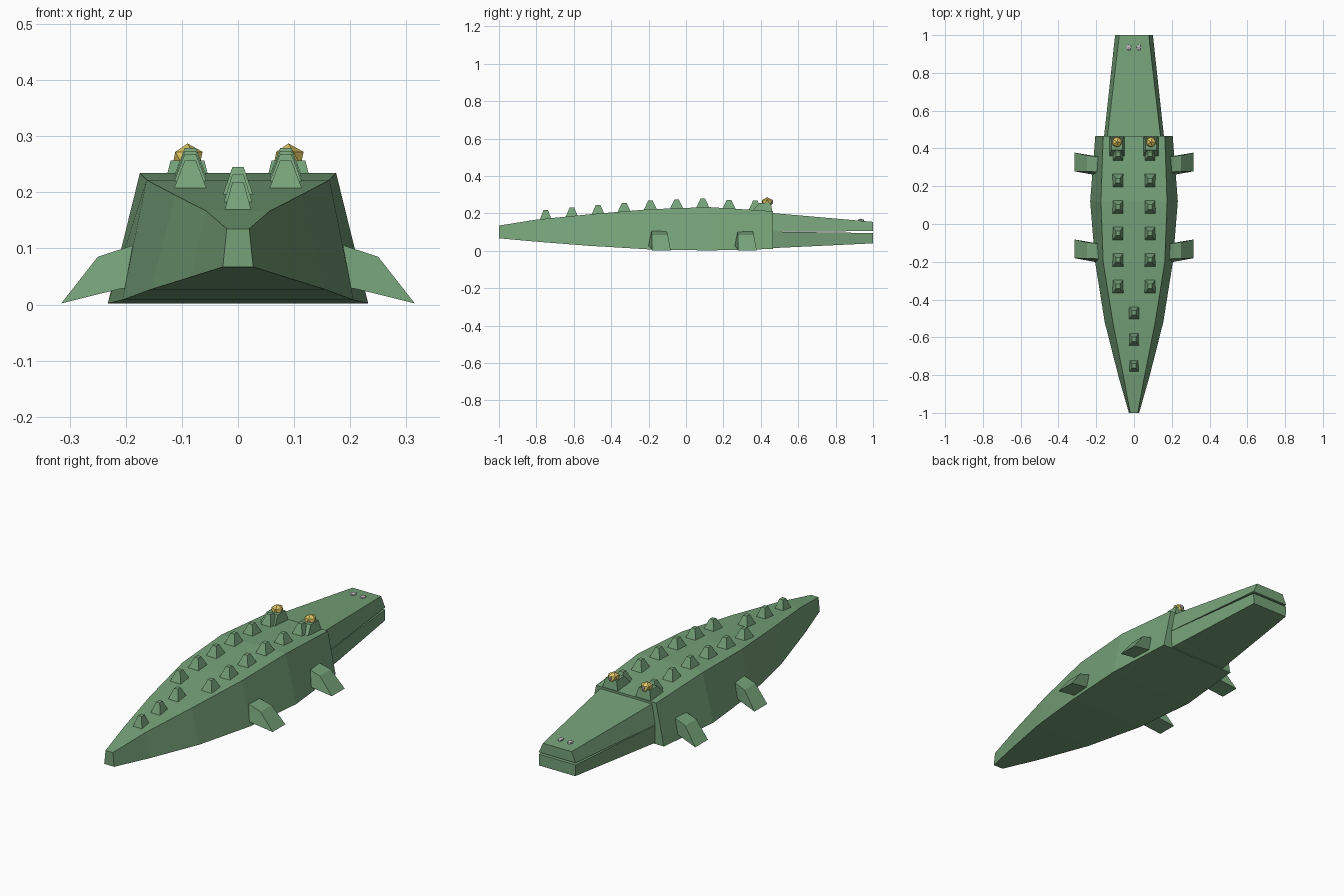
import bpy, bmesh, math
from mathutils import Matrix

if "Cube" in bpy.data.objects:
    bpy.data.objects.remove(bpy.data.objects["Cube"])


def material(name, rgb):
    m = bpy.data.materials.new(name)
    m.diffuse_color = (*rgb, 1)
    m.use_nodes = True
    m.node_tree.nodes["Principled BSDF"].inputs["Base Color"].default_value = m.diffuse_color
    return m


GREEN = material("scale green", (0.18, 0.36, 0.19))
YELLOW = material("eye yellow", (0.70, 0.54, 0.12))
GREY = material("pale grey", (0.55, 0.52, 0.54))


def finish(name, bm, mat):
    bmesh.ops.recalc_face_normals(bm, faces=bm.faces)
    me = bpy.data.meshes.new(name)
    bm.to_mesh(me)
    bm.free()
    me.materials.append(mat)
    ob = bpy.data.objects.new(name, me)
    bpy.context.collection.objects.link(ob)
    return ob


def loft(name, rings, mat):
    """Join closed rings of points and cap both ends."""
    bm = bmesh.new()
    vs = [[bm.verts.new(p) for p in r] for r in rings]
    n = len(vs[0])
    for a, b in zip(vs, vs[1:]):
        for i in range(n):
            bm.faces.new((a[i], a[(i + 1) % n], b[(i + 1) % n], b[i]))
    bm.faces.new(vs[0])
    bm.faces.new(vs[-1])
    return finish(name, bm, mat)


def hull(name, sections):
    """Trapezoid sections: y, bottom half width, top half width, bottom z, top z."""
    return loft(name, [[(-b, y, z0), (b, y, z0), (t, y, z1), (-t, y, z1)]
                       for y, b, t, z0, z1 in sections], GREEN)


def frustum(name, x, y, z0, z1, base, top, shift=0):
    """Tapered block; base and top are half sizes in x and y."""
    rings = []
    for z, (hx, hy), dy in ((z0, base, 0), (z1, top, shift)):
        rings.append([(x + sx * hx, y + dy + sy * hy, z)
                      for sx, sy in ((-1, -1), (1, -1), (1, 1), (-1, 1))])
    return loft(name, rings, GREEN)


def ball(name, loc, scale, mat):
    bm = bmesh.new()
    bmesh.ops.create_icosphere(bm, subdivisions=1, radius=1,
                               matrix=Matrix.LocRotScale(loc, None, scale))
    return finish(name, bm, mat)


# Body with tapering tail
BODY = [
    (-1.00, 0.027, 0.020, 0.067, 0.135),
    (-0.80, 0.084, 0.057, 0.049, 0.167),
    (-0.52, 0.155, 0.112, 0.027, 0.195),
    (-0.20, 0.206, 0.163, 0.008, 0.222),
    (0.12, 0.232, 0.175, 0.002, 0.234),
    (0.465, 0.205, 0.163, 0.010, 0.212),
]
hull("body", BODY)


def back_height(y):
    for a, b in zip(BODY, BODY[1:]):
        if a[0] <= y <= b[0]:
            return a[4] + (b[4] - a[4]) * (y - a[0]) / (b[0] - a[0])


# Jaws, narrowing to the snout with a thin gap for the mouth
hull("upper_jaw", [(0.45, 0.160, 0.142, 0.104, 0.203),
                   (1.00, 0.100, 0.078, 0.105, 0.155)])
hull("lower_jaw", [(0.45, 0.158, 0.160, 0.014, 0.103),
                   (1.00, 0.098, 0.100, 0.040, 0.095)])

# Back spikes: one row on the tail, two rows on the back
for i in range(9):
    y = -0.75 + 0.14 * i
    for x in ((0,) if i < 3 else (-0.085, 0.085)):
        z = back_height(y)
        size = 0.026 + 0.002 * min(i, 3)
        frustum("back_spike", x, y, z - 0.012, z + (0.046 if i < 8 else 0.05),
                (size, size + 0.008), (0.010, 0.012))

for s in (-1, 1):
    # Brow mounts, eyes and pupils
    frustum("eye_mount", s * 0.09, 0.403, 0.20, 0.257,
            (0.044, 0.060), (0.030, 0.030), 0.02)
    ball("eye", (s * 0.09, 0.434, 0.260), (0.030, 0.031, 0.027), YELLOW)
    ball("pupil", (s * 0.09, 0.460, 0.262), (0.008, 0.007, 0.014), GREY)

    # Nostrils
    ball("nostril", (s * 0.026, 0.935, 0.162), (0.014, 0.019, 0.010), GREY)

    # Legs: wedge with a bent knee and a foot splayed outward
    for c in (-0.145, 0.315):
        points = [(0.18, 0.030, -0.055, 0.040), (0.18, 0.108, -0.040, 0.040),
                  (0.250, 0.085, -0.037, 0.048), (0.315, 0.002, -0.036, 0.063),
                  (0.21, 0.028, -0.055, 0.045)]
        loft("leg", [[(s * p[0], c + p[k], p[1]) for p in points]
                     for k in (2, 3)], GREEN)
